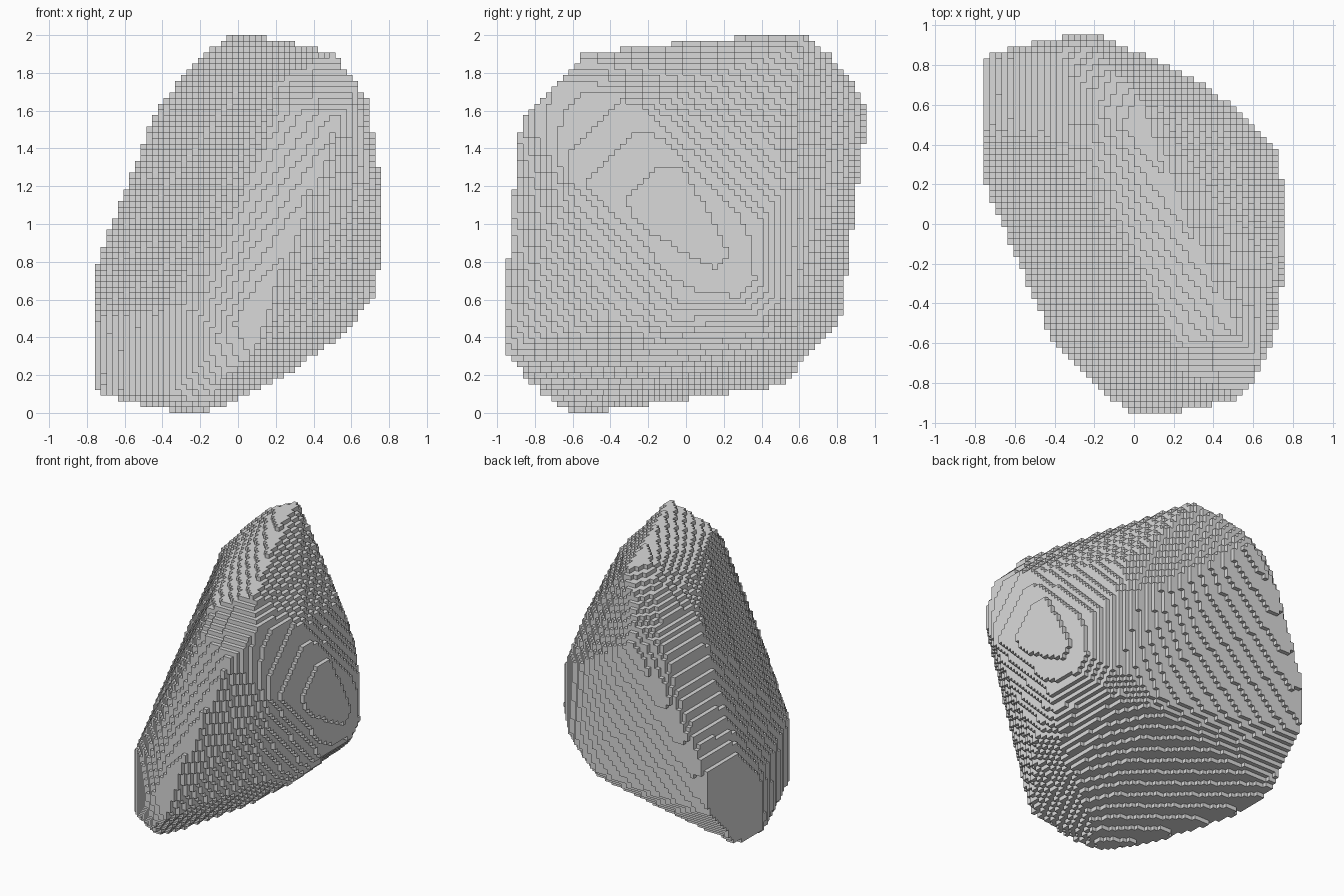
import bpy
import bmesh
import math
from mathutils import Vector

cube = bpy.data.objects.get("Cube")
if cube:
    bpy.data.objects.remove(cube, do_unlink=True)

NX, NY, NZ = 50, 63, 66
H = 2.0 / NZ          # block size
TOL = 0.004

# Corner points of half of the boulder; the rest follows by mirroring
HALF = [
    # flat left facet
    (-.755, .28, -.46), (-.755, .5, -.26), (-.755, .81, -.24), (-.755, .81, -.52),
    # steep left slopes
    (-.42, .45, .62), (-.42, .86, .62), (-.23, .36, .79), (-.2, .6, .88),
    (-.07, 0, .8), (.2, -.6, .76),
    # summit and upper back corner
    (-.04, .5, .99), (.03, .64, .99), (.08, .42, .995), (-.12, .77, .88),
    (-.2, .89, .74), (-.25, .95, .6), (-.31, .945, .5), (-.18, .945, .6),
    # ridge to the upper front end
    (.27, 0, .96), (.4, -.3, .93), (.5, -.53, .905), (.57, -.6, .81), (.6, -.7, .7),
    # blunt right side
    (.743, -.28, .12), (.743, -.02, .27), (.743, .2, -.15), (.71, -.2, .44),
    (.71, -.45, .28), (.68, -.24, .62), (.68, -.47, .46), (.68, -.62, .34),
    (.695, .38, 0), (.71, .36, -.29),
    # rounded back
    (.6, .5, .1), (.5, .59, .15), (.3, .73, .25), (.16, .8, .35),
    (-.05, .89, .5), (-.47, .915, .35), (-.7, .86, -.12), (.47, .48, .46),
    # lower back ridge
    (.6, .48, -.4), (.5, .55, -.45), (.3, .6, -.57), (-.3, .64, -.66),
]


def mirrored(p):
    """Reflect across the sloping symmetry plane (y and z trade places)."""
    x, y, z = p
    return x + 0.08 * max(0, z - 0.4), -z / 1.04, -y * 1.05


def hull_planes(points):
    """Outward planes (normal, offset) of the convex hull."""
    bm = bmesh.new()
    for p in points:
        bm.verts.new(p)
    bmesh.ops.convex_hull(bm, input=bm.verts[:])
    planes = []
    for f in bm.faces:
        if f.calc_area() < 1e-7:
            continue
        n = f.normal.copy()
        d = n.dot(f.verts[0].co)
        if d < 0:
            n, d = -n, -d
        planes.append((n, d))
    bm.free()
    return planes


planes = hull_planes([Vector(p) for p in HALF] + [Vector(mirrored(p)) for p in HALF])

# Fill the hull with blocks, column by column
filled = set()
for i in range(NX):
    x = (i - (NX - 1) / 2) * H
    for j in range(NY):
        y = (j - (NY - 1) / 2) * H
        lo, hi = -1.0, 1.0
        for n, d in planes:
            rest = d + TOL - n.x * x - n.y * y
            if n.z > 1e-6:
                hi = min(hi, rest / n.z)
            elif n.z < -1e-6:
                lo = max(lo, rest / n.z)
            elif rest < 0:
                hi = -2.0
        k0 = max(0, math.ceil((lo + 1) / H - 0.5))
        k1 = min(NZ - 1, math.floor((hi + 1) / H - 0.5))
        for k in range(k0, k1 + 1):
            filled.add((i, j, k))

# Keep only the outer block faces
bm = bmesh.new()
corners = {}


def corner(c):
    if c not in corners:
        corners[c] = bm.verts.new(((c[0] - NX / 2) * H, (c[1] - NY / 2) * H, c[2] * H))
    return corners[c]


for cell in sorted(filled):
    for axis in range(3):
        for side in (0, 1):
            near = list(cell)
            near[axis] += 2 * side - 1
            if tuple(near) in filled:
                continue
            quad = []
            for a, b in ((0, 0), (1, 0), (1, 1), (0, 1)):
                c = list(cell)
                c[axis] += side
                c[(axis + 1) % 3] += a
                c[(axis + 2) % 3] += b
                quad.append(corner(tuple(c)))
            bm.faces.new(quad if side else quad[::-1])

mesh = bpy.data.meshes.new("boulder")
bm.to_mesh(mesh)
bm.free()
boulder = bpy.data.objects.new("boulder", mesh)
bpy.context.scene.collection.objects.link(boulder)

# Plain grey stone
GREY = (0.7, 0.7, 0.7, 1.0)
stone = bpy.data.materials.new("stone grey")
stone.use_nodes = True
stone.diffuse_color = GREY
bsdf = next(n for n in stone.node_tree.nodes if n.type == 'BSDF_PRINCIPLED')
bsdf.inputs["Base Color"].default_value = GREY
bsdf.inputs["Roughness"].default_value = 0.9
mesh.materials.append(stone)
